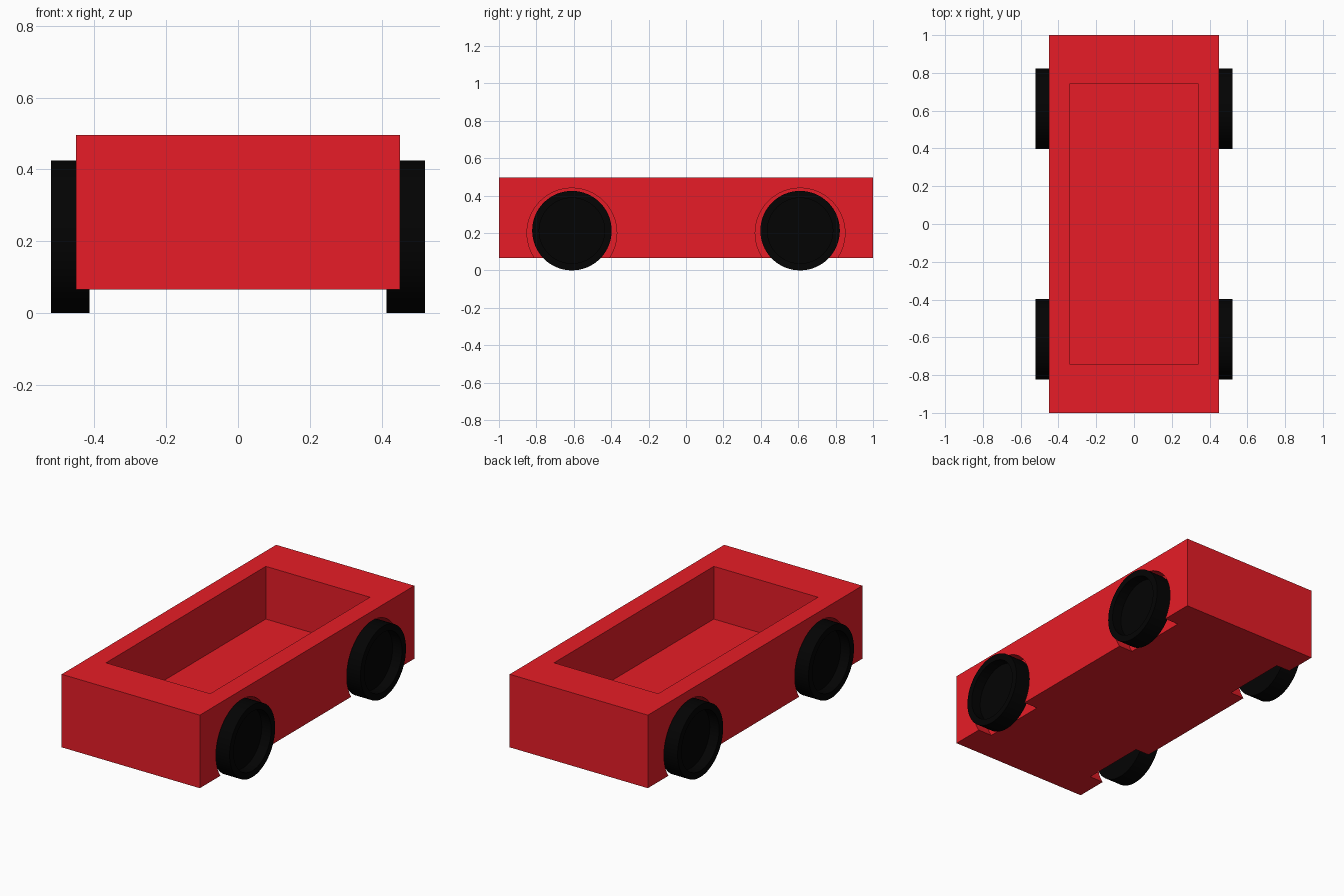
import bpy, bmesh
from math import pi, cos, sin

if "Cube" in bpy.data.objects:
    bpy.data.objects.remove(bpy.data.objects["Cube"])


def paint(obj, name, color):
    mat = bpy.data.materials.get(name) or bpy.data.materials.new(name)
    mat.diffuse_color = color
    mat.use_nodes = True
    mat.node_tree.nodes["Principled BSDF"].inputs["Base Color"].default_value = mat.diffuse_color
    obj.data.materials.append(mat)


def box(name, x, y, z0, z1):
    bpy.ops.mesh.primitive_cube_add(size=1, location=(0, 0, (z0 + z1) / 2))
    o = bpy.context.object
    o.name = name
    o.scale = (2 * x, 2 * y, z1 - z0)
    bpy.ops.object.transform_apply(location=True, scale=True)
    return o


def cylinder(name, r, x0, x1, y, z):
    bpy.ops.mesh.primitive_cylinder_add(vertices=64, radius=r, depth=abs(x1 - x0),
                                        location=((x0 + x1) / 2, y, z), rotation=(0, pi / 2, 0))
    o = bpy.context.object
    o.name = name
    return o


def cut(target, cutter):
    mod = target.modifiers.new("cut", 'BOOLEAN')
    mod.operation = 'DIFFERENCE'
    mod.solver = 'EXACT'
    mod.object = cutter
    bpy.context.view_layer.objects.active = target
    bpy.ops.object.modifier_apply(modifier=mod.name)
    bpy.data.objects.remove(cutter)


def lathe_x(name, profile, side, y, z, n=64):
    """Spin (radius, x) points around the x axis; zero radius closes the ends."""
    bm = bmesh.new()
    rings = []
    for r, x in profile:
        count = 1 if r == 0 else n
        rings.append([bm.verts.new((side * x, y + r * cos(2 * pi * i / n), z + r * sin(2 * pi * i / n)))
                      for i in range(count)])
    for a, b in zip(rings, rings[1:]):
        for i in range(n):
            j = (i + 1) % n
            if len(a) == 1:
                bm.faces.new((a[0], b[i], b[j]))
            elif len(b) == 1:
                bm.faces.new((a[i], a[j], b[0]))
            else:
                bm.faces.new((a[i], a[j], b[j], b[i]))
    bmesh.ops.recalc_face_normals(bm, faces=bm.faces)
    me = bpy.data.meshes.new(name)
    bm.to_mesh(me)
    bm.free()
    o = bpy.data.objects.new(name, me)
    bpy.context.collection.objects.link(o)
    return o


def smooth(o):
    bpy.ops.object.select_all(action='DESELECT')
    o.select_set(True)
    bpy.context.view_layer.objects.active = o
    bpy.ops.object.shade_smooth_by_angle(angle=pi / 6)


# Body tub with open cavity
body = box("body", 0.451, 1.0, 0.065, 0.496)
cut(body, box("cavity_cutter", 0.34, 0.745, 0.185, 0.7))

# Wheel arches
for side in (-1, 1):
    for y in (-0.61, 0.61):
        cut(body, cylinder("arch_cutter", 0.24, side * 0.36, side * 0.6, y, 0.2))
smooth(body)
paint(body, "red", (0.8, 0.012, 0.02, 1))

# Wheels with deeply recessed outer faces
R = 0.2125
profile = [(0, 0.413), (R, 0.413), (R, 0.521), (0.175, 0.521), (0.175, 0.46), (0, 0.46)]
for side, s in ((-1, "left"), (1, "right")):
    for y, e in ((-0.61, "front"), (0.61, "rear")):
        w = lathe_x(f"{e}_{s}_wheel", profile, side, y, R)
        smooth(w)
        paint(w, "black", (0.001, 0.001, 0.001, 1))
